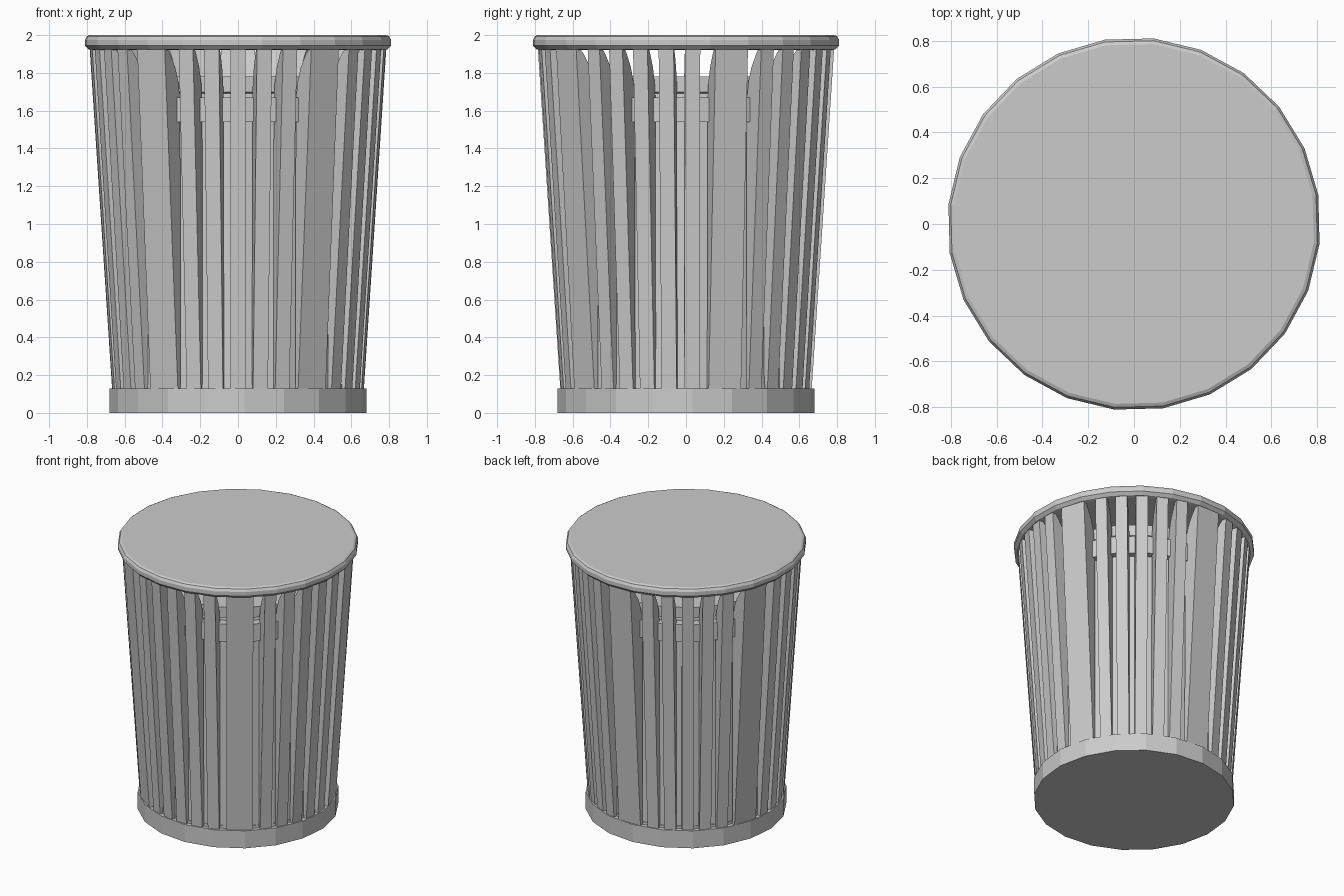
import bpy, bmesh, math
from mathutils import Matrix, Vector

cube = bpy.data.objects.get("Cube")
if cube:
    bpy.data.objects.remove(cube, do_unlink=True)

grey = bpy.data.materials.new("light grey")
grey.use_nodes = True
COLOUR = (0.6, 0.6, 0.6, 1)
grey.diffuse_color = COLOUR
grey.node_tree.nodes["Principled BSDF"].inputs["Base Color"].default_value = COLOUR


def finish(name, bm):
    bmesh.ops.recalc_face_normals(bm, faces=bm.faces)
    mesh = bpy.data.meshes.new(name)
    bm.to_mesh(mesh)
    bm.free()
    mesh.materials.append(grey)
    obj = bpy.data.objects.new(name, mesh)
    bpy.context.collection.objects.link(obj)
    return obj


def lathe(name, profile, sides, turn=0):
    """Closed solid from (radius, height) rings, capped top and bottom."""
    bm = bmesh.new()
    rings = []
    for r, z in profile:
        angles = [math.radians(turn) + math.tau * i / sides for i in range(sides)]
        rings.append([bm.verts.new((r * math.cos(a), r * math.sin(a), z)) for a in angles])
    for low, high in zip(rings, rings[1:]):
        for i in range(sides):
            j = (i + 1) % sides
            bm.faces.new((low[i], low[j], high[j], high[i]))
    bm.faces.new(rings[0])
    bm.faces.new(rings[-1])
    return finish(name, bm)


def slat(name, angle, width):
    """Radial fin: sloped outer edge, upright inner edge, curved top corner."""
    profile = [(0.665, 0.12), (0.785, 1.94), (0.77, 1.94), (0.735, 1.9),
               (0.69, 1.83), (0.66, 1.75), (0.645, 1.65), (0.64, 0.12)]
    bm = bmesh.new()
    face = bm.faces.new([bm.verts.new((-width / 2, -r, z)) for r, z in profile])
    side = bmesh.ops.extrude_face_region(bm, geom=[face])["geom"]
    moved = [v for v in side if isinstance(v, bmesh.types.BMVert)]
    bmesh.ops.translate(bm, verts=moved, vec=Vector((width, 0, 0)))
    bmesh.ops.rotate(bm, verts=bm.verts, matrix=Matrix.Rotation(math.radians(angle), 3, "Z"))
    return finish(name, bm)


# Base, inner bucket and its collar
lathe("base", [(0.68, 0), (0.68, 0.13)], 20, 3)
lathe("inner_foot", [(0.65, 0.12), (0.65, 0.15)], 20, 3)
lathe("inner_bucket", [(0.645, 0.14), (0.635, 1.54), (0.62, 1.69),
                       (0.645, 1.7), (0.645, 1.78)], 20, 3)
lathe("bucket_collar", [(0.685, 1.54), (0.685, 1.67)], 20, 3)

# Closed lid with a rounded rim
lathe("lid", [(0.77, 1.92), (0.795, 1.925), (0.815, 1.945), (0.815, 1.975),
              (0.805, 1.993), (0.79, 2.0)], 24, 9)

# Five groups of five narrow slats, divided by wide slats
for group in range(5):
    middle = group * 72
    slat(f"wide_slat_{group + 1}", middle + 36, 0.18)
    for k in range(-2, 3):
        slat(f"narrow_slat_{group * 5 + k + 3}", middle + k * 10.3, 0.08)
